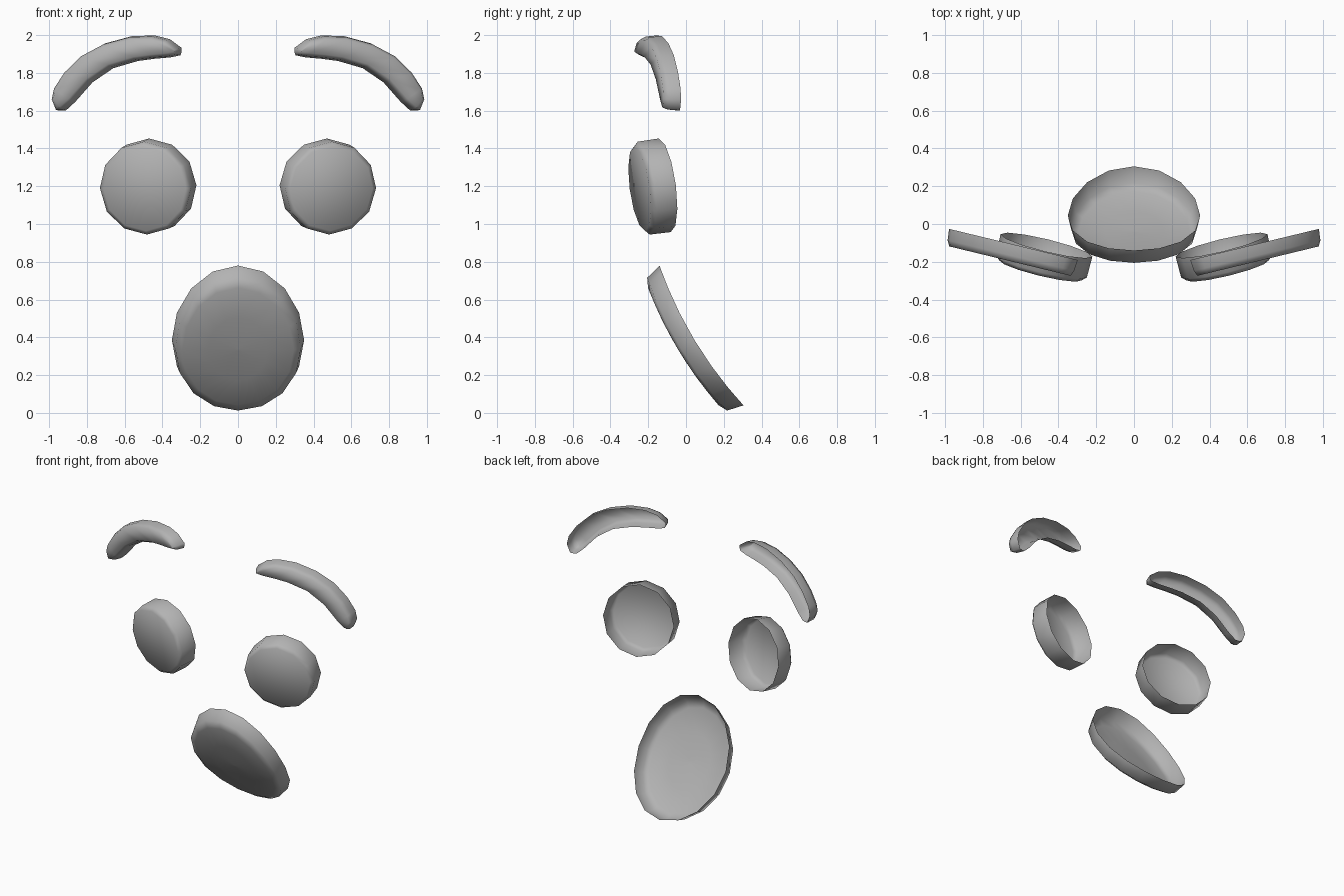
import bpy
import math
from mathutils import Vector

if "Cube" in bpy.data.objects:
    bpy.data.objects.remove(bpy.data.objects["Cube"])

grey = bpy.data.materials.new("plain grey")
grey.diffuse_color = (0.45, 0.45, 0.45, 1)
grey.use_nodes = True
grey.node_tree.nodes["Principled BSDF"].inputs["Base Color"].default_value = grey.diffuse_color


def shell(name, rings, cap, mirror=False):
    """Open-backed smooth shell: bridges rings back to front, then adds cap faces."""
    n = len(rings[0])
    verts = [p for ring in rings for p in ring]
    faces = []
    for r in range(len(rings) - 1):
        a, b = r * n, (r + 1) * n
        for i in range(n):
            j = (i + 1) % n
            faces.append((a + i, a + j, b + j, b + i))
    last = (len(rings) - 1) * n
    faces += [tuple(last + i for i in f) for f in cap]
    mesh = bpy.data.meshes.new(name)
    mesh.from_pydata(verts, [], faces)
    mesh.materials.append(grey)
    mesh.shade_smooth()
    obj = bpy.data.objects.new(name, mesh)
    bpy.context.collection.objects.link(obj)
    if mirror:
        obj.modifiers.new("mirror", 'MIRROR').use_mirror_merge = False
    return obj


def strip_cap(n):
    """Quads pairing opposite points of a ring with an even count."""
    return [(i, i + 1, n - 2 - i, n - 1 - i) for i in range(n // 2 - 1)]


# Eyes: twelve-sided cups turned outward and slightly down
front = Vector((0.235, -0.96, -0.13)).normalized()
across = Vector((0, 0, 1)).cross(front).normalized()
up = front.cross(across)
centre = Vector((0.463, -0.113, 1.205))


def eye_ring(radius, depth):
    return [centre + front * depth
            + across * radius * math.cos(i * math.tau / 12)
            + up * radius * math.sin(i * math.tau / 12) for i in range(12)]


shell("eyes", [eye_ring(0.25, 0), eye_ring(0.248, 0.115), eye_ring(0.225, 0.137)],
      [tuple(range(12))], mirror=True)

# Mouth: sixteen-sided oval dish, slanted and bowed forward
def mouth_ring(scale, depth):
    ring = []
    for i in range(16):
        a = i * math.tau / 16
        t = scale * math.sin(a)
        bow = 1 - t * t
        ring.append(Vector((0.35 * scale * math.cos(a),
                            0.0825 - 0.2225 * t - 0.0375 * bow - 0.857 * depth,
                            0.41 + 0.37 * t - 0.025 * bow - 0.515 * depth)))
    return ring


shell("mouth", [mouth_ring(1, 0), mouth_ring(0.95, 0.085), mouth_ring(0.84, 0.1),
                mouth_ring(0.45, 0.1), mouth_ring(0.02, 0.1)], [tuple(range(16))])

# Eyebrows: curved cups, outline as lower edge then upper edge (x, z)
lower = [(0.305, 1.893), (0.36, 1.882), (0.53, 1.863), (0.66, 1.825),
         (0.77, 1.75), (0.86, 1.648), (0.91, 1.602)]
upper = [(0.955, 1.602), (0.978, 1.66), (0.965, 1.72), (0.91, 1.805), (0.82, 1.893),
         (0.70, 1.957), (0.56, 1.995), (0.44, 1.998), (0.36, 1.978), (0.298, 1.932)]
lower.insert(0, (0.298, 1.91))
lower.insert(3, (0.44, 1.875))
lower.append((0.93, 1.6))
outline = [Vector(p) for p in lower + upper]
brow_front = Vector((0.236, -0.97, 0))


def brow_ring(inset, depth):
    ring, n = [], len(outline)
    for i, p in enumerate(outline):
        d = (outline[(i + 1) % n] - outline[i - 1]).normalized()
        q = p + Vector((-d.y, d.x)) * inset
        ring.append(Vector((q.x, -0.19 + (q.x - 0.3) * 0.242, q.y)) + brow_front * depth)
    return ring


shell("eyebrows", [brow_ring(0, 0), brow_ring(0.006, 0.06), brow_ring(0.022, 0.09)],
      strip_cap(len(outline)), mirror=True)
